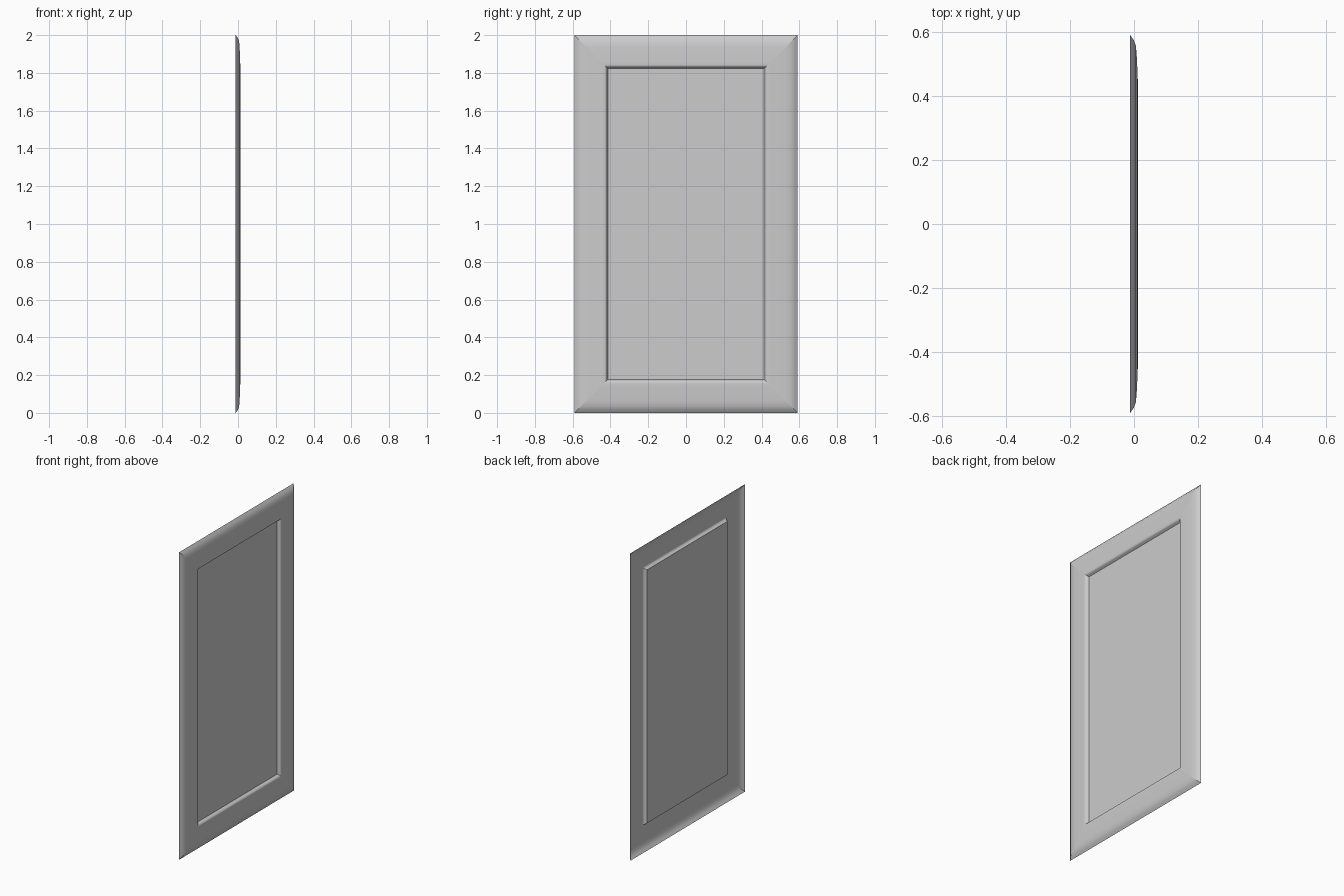
import bpy
import bmesh

cube = bpy.data.objects.get("Cube")
if cube:
    bpy.data.objects.remove(cube, do_unlink=True)

HALF_W, HEIGHT = 0.59, 2.0

# Single painted finish
grey = bpy.data.materials.new("light grey")
grey.use_nodes = True
colour = (0.604, 0.604, 0.604, 1)
grey.diffuse_color = colour
grey.node_tree.nodes["Principled BSDF"].inputs["Base Color"].default_value = colour

# Moulding section: distance in from the outer edge, height along x
PROFILE = [(0, -0.012), (0.015, -0.001), (0.034, 0.006), (0.065, 0.0085),
           (0.105, 0.0105), (0.14, 0.0118), (0.158, 0.012),
           (0.165, 0.010), (0.169, 0.003), (0.176, -0.008)]


def ring(inset, x):
    """Corners of the rectangle lying at an inset from the outer edge."""
    y, low, high = HALF_W - inset, inset, HEIGHT - inset
    return [(x, -y, low), (x, y, low), (x, y, high), (x, -y, high)]


def make_object(name, bm):
    mesh = bpy.data.meshes.new(name)
    bm.to_mesh(mesh)
    bm.free()
    mesh.materials.append(grey)
    obj = bpy.data.objects.new(name, mesh)
    bpy.context.collection.objects.link(obj)
    return obj


# Mitred moulding: an open shell swept around the rectangle
bm = bmesh.new()
rings = [[bm.verts.new(co) for co in ring(*point)] for point in PROFILE]
for outer, inner in zip(rings, rings[1:]):
    for i in range(4):
        j = (i + 1) % 4
        face = bm.faces.new((outer[i], outer[j], inner[j], inner[i]))
        face.smooth = True
    # Keep the mitre joints crisp
    for a, b in zip(outer, inner):
        bm.edges.get((a, b)).smooth = False
make_object("moulded_frame", bm)

# Recessed flat panel
bm = bmesh.new()
bm.faces.new([bm.verts.new(co) for co in ring(*PROFILE[-1])])
make_object("centre_panel", bm)
